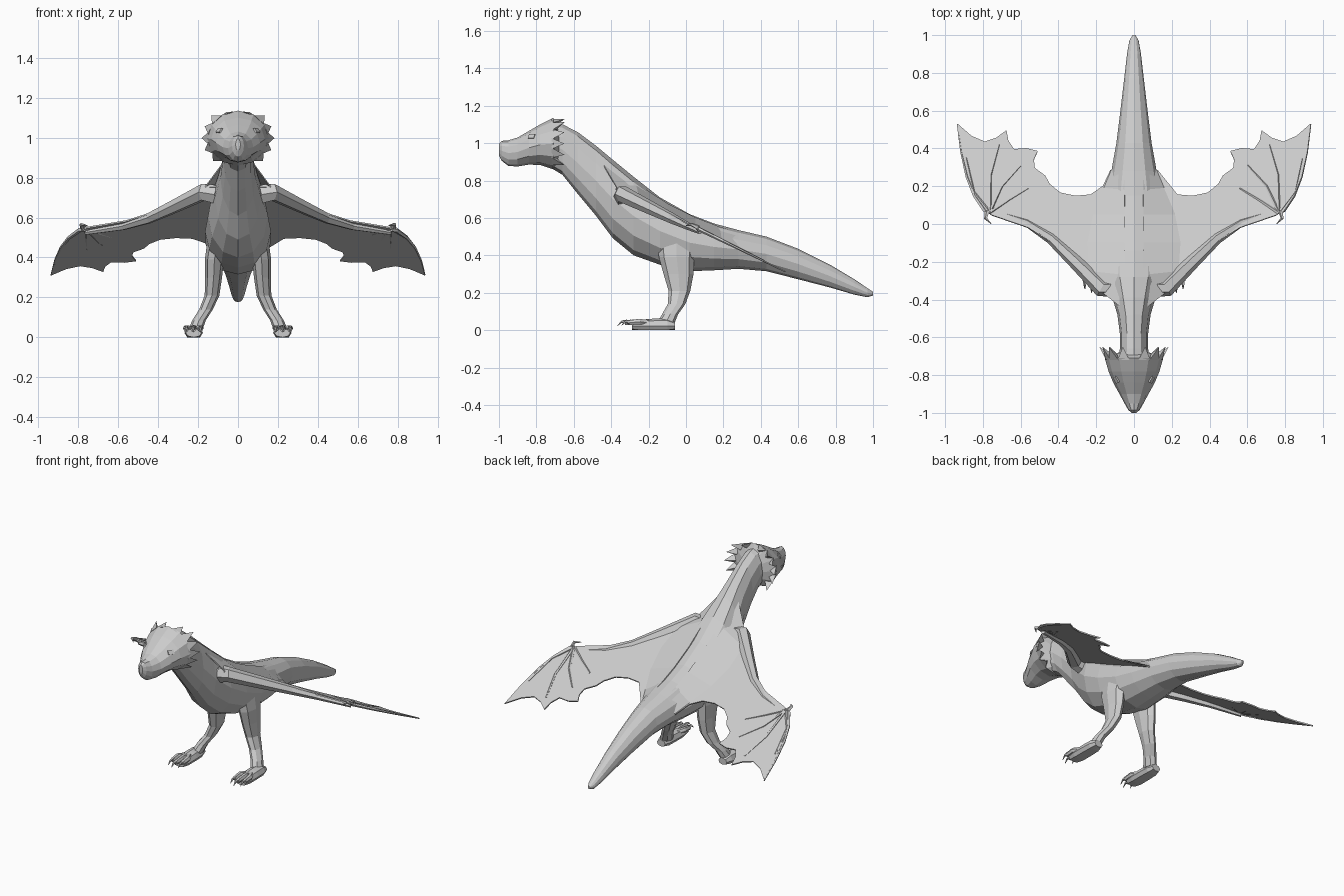
import bpy
import bmesh
from math import cos, sin, pi, radians
from mathutils import Vector

cube = bpy.data.objects.get("Cube")
if cube:
    bpy.data.objects.remove(cube, do_unlink=True)

grey = bpy.data.materials.new("plain_grey")
grey.use_nodes = True
COLOUR = (0.6, 0.6, 0.6, 1)
grey.diffuse_color = COLOUR
grey.node_tree.nodes["Principled BSDF"].inputs["Base Color"].default_value = COLOUR

UP = Vector((0, 0, 1))
FORWARD = Vector((0, -1, 0))
SIDES = (("left", 1), ("right", -1))


def finish(name, bm, thickness=0):
    """Turn a bmesh into a flat-shaded object."""
    bmesh.ops.recalc_face_normals(bm, faces=bm.faces)
    mesh = bpy.data.meshes.new(name)
    bm.to_mesh(mesh)
    bm.free()
    mesh.materials.append(grey)
    obj = bpy.data.objects.new(name, mesh)
    bpy.context.collection.objects.link(obj)
    if thickness:
        solid = obj.modifiers.new("thickness", 'SOLIDIFY')
        solid.thickness = thickness
        solid.offset = 0
    return obj


def loft(name, stations, sides=8, v=UP, u=None):
    """Skin rings; each station is (centre, radius along u, radius along v)."""
    bm = bmesh.new()
    if u is None:
        u = (Vector(stations[-1][0]) - Vector(stations[0][0])).cross(UP).normalized()
    rings = []
    for centre, ru, rv in stations:
        ring = []
        for k in range(sides):
            a = 2 * pi * k / sides
            co = Vector(centre) + u * ru * cos(a) + v * rv * sin(a)
            co.z = max(co.z, 0)
            ring.append(bm.verts.new(co))
        rings.append(ring)
    for a, b in zip(rings, rings[1:]):
        for k in range(sides):
            j = (k + 1) % sides
            bm.faces.new((a[k], a[j], b[j], b[k]))
    bm.faces.new(rings[0])
    bm.faces.new(rings[-1])
    return finish(name, bm)


def long_form(name, profile, sides):
    """Loft along y from rows of (y, half width, top, bottom)."""
    return loft(name, [((0, y, (t + b) / 2), w, (t - b) / 2) for y, w, t, b in profile],
                sides, u=Vector((1, 0, 0)))


def tube(name, points, r0, r1, side, sides=6, flat=1.0):
    """Tapered tube through points, mirrored by side."""
    n = len(points) - 1
    rows = []
    for i, (x, y, z) in enumerate(points):
        r = r0 + (r1 - r0) * i / n
        rows.append(((x * side, y, z), r, r * flat))
    return loft(name, rows, sides)


# Neck, body and tail in one skin
long_form("body", [
    (-0.71, 0.08, 1.11, 0.86), (-0.66, 0.075, 1.10, 0.83), (-0.58, 0.075, 1.06, 0.73),
    (-0.48, 0.088, 0.985, 0.61), (-0.39, 0.115, 0.91, 0.49), (-0.28, 0.15, 0.82, 0.40),
    (-0.14, 0.165, 0.71, 0.35), (0.02, 0.162, 0.62, 0.315), (0.15, 0.145, 0.57, 0.32),
    (0.28, 0.12, 0.535, 0.328), (0.43, 0.093, 0.50, 0.315), (0.60, 0.072, 0.435, 0.272),
    (0.77, 0.052, 0.35, 0.228), (0.90, 0.037, 0.272, 0.19), (0.97, 0.025, 0.225, 0.176),
    (1.0, 0.008, 0.205, 0.185)], 12)

# Head widening from the beak to the frill
long_form("head", [
    (-1.0, 0.012, 0.995, 0.935), (-0.985, 0.03, 1.012, 0.905), (-0.95, 0.05, 1.015, 0.878),
    (-0.90, 0.077, 1.03, 0.875), (-0.84, 0.11, 1.065, 0.885), (-0.78, 0.135, 1.10, 0.883),
    (-0.71, 0.155, 1.135, 0.86), (-0.68, 0.08, 1.08, 0.88)], 12)


def spike(name, angle, side, reach):
    """Flat pointed frill scale on the rim of the head, angle from the top."""
    bm = bmesh.new()

    def rim(deg, scale, y):
        a = radians(deg)
        return bm.verts.new((side * 0.155 * scale * sin(a), y, 0.9975 + 0.1375 * scale * cos(a)))
    base = [rim(angle - 13, 0.98, -0.72), rim(angle + 13, 0.98, -0.72), rim(angle, 0.8, -0.69)]
    tip = rim(angle, reach, -0.65)
    bm.faces.new(base)
    for i in range(3):
        bm.faces.new((base[i], base[(i + 1) % 3], tip))
    finish(name, bm)


def on_wing(x, y, lift=0.0):
    """Point on the sloping wing plane."""
    return (x, y, 0.573 - 0.49 * y + lift)


LEADING = [(0.05, -0.38), (0.16, -0.37), (0.30, -0.23), (0.43, -0.105), (0.56, -0.02),
           (0.75, 0.045)]
OUTER = [(0.79, 0.07), (0.845, 0.15), (0.885, 0.25), (0.915, 0.38), (0.935, 0.53)]
SCALLOPS = [(0.86, 0.465), (0.79, 0.435), (0.73, 0.455), (0.675, 0.495), (0.665, 0.44),
            (0.635, 0.395), (0.57, 0.40), (0.51, 0.385), (0.53, 0.34), (0.525, 0.295),
            (0.47, 0.255), (0.445, 0.21), (0.39, 0.165), (0.31, 0.148), (0.23, 0.155),
            (0.165, 0.20), (0.125, 0.285), (0.05, 0.285)]
FINGERS = [[(0.85, 0.17), (0.89, 0.35)], [(0.76, 0.26), (0.715, 0.42)],
           [(0.70, 0.20), (0.60, 0.31)], [(0.66, 0.13), (0.56, 0.19)]]
# Where the membrane climbs the flank: outer edge on the wing, inner edge on the back
ROOT_OUTER = [(0.165, -0.365), (0.24, -0.25), (0.25, -0.10), (0.22, 0.05), (0.16, 0.19),
              (0.12, 0.285)]
ROOT_INNER = [(0.07, -0.44, 0.88), (0.05, -0.27, 0.785), (0.05, -0.10, 0.675),
              (0.05, 0.05, 0.60), (0.05, 0.18, 0.55), (0.05, 0.29, 0.515)]

for label, s in SIDES:
    # Frill and eye
    for i, angle in enumerate((22, 46, 68, 90, 112, 136)):
        spike(f"{label}_frill_{i + 1}", angle, s, (1.02, 1.2, 1.16, 1.18, 1.16, 1.17)[i])
    bm = bmesh.new()
    bmesh.ops.create_cube(bm, size=1)
    bmesh.ops.scale(bm, vec=(0.009, 0.036, 0.026), verts=bm.verts)
    eye = finish(f"{label}_eye", bm)
    eye.location = (s * 0.094, -0.825, 1.036)
    eye.rotation_euler = Vector((s * 0.7, -0.4, 0.55)).to_track_quat('X', 'Z').to_euler()

    # Wing membrane
    bm = bmesh.new()
    verts = []
    for x, y in LEADING + OUTER + SCALLOPS:
        px, py, pz = on_wing(x, y)
        verts.append(bm.verts.new((s * px, py, pz)))
    bm.faces.new(verts)
    bmesh.ops.triangulate(bm, faces=bm.faces)
    finish(f"{label}_wing_membrane", bm, 0.008)

    # Membrane blending into the back
    bm = bmesh.new()
    outer = [bm.verts.new((s * x, y, on_wing(x, y)[2])) for x, y in ROOT_OUTER]
    inner = [bm.verts.new((s * x, y, z)) for x, y, z in ROOT_INNER]
    for i in range(len(outer) - 1):
        bm.faces.new((outer[i], outer[i + 1], inner[i + 1], inner[i]))
    finish(f"{label}_wing_root", bm, 0.006)

    # Arm bone, finger ridges and thumb claw
    arm = [(0.09, -0.34, 0.715)] + [on_wing(x + 0.012, y + 0.03, -0.012) for x, y in LEADING[1:]]
    tube(f"{label}_wing_arm", arm, 0.055, 0.012, s)
    wrist = (0.765, 0.06)
    tube(f"{label}_wing_edge", [on_wing(*p) for p in [wrist] + OUTER], 0.014, 0.004, s, 5)
    for i, path in enumerate(FINGERS):
        tube(f"{label}_wing_finger_{i + 1}", [on_wing(*p, 0.003) for p in [wrist] + path],
             0.011, 0.005, s, 5)
    tube(f"{label}_wing_claw", [(0.775, 0.07, 0.545), (0.785, 0.03, 0.565), (0.755, 0.0, 0.56)],
         0.016, 0.002, s, 5)

    # Leg from hip to ankle
    leg = [(0.105, -0.05, 0.47, 0.05, 0.105), (0.118, -0.05, 0.39, 0.048, 0.095),
           (0.122, -0.04, 0.30, 0.042, 0.08), (0.130, -0.035, 0.21, 0.037, 0.058),
           (0.160, -0.05, 0.14, 0.034, 0.047), (0.195, -0.085, 0.085, 0.034, 0.043),
           (0.215, -0.11, 0.035, 0.036, 0.048)]
    loft(f"{label}_leg", [((s * x, y, z), rx, ry) for x, y, z, rx, ry in leg], 8,
         v=FORWARD, u=Vector((1, 0, 0)))

    # Foot with toes and claws
    foot = [(-0.06, 0.03, 0.022), (-0.10, 0.043, 0.04), (-0.17, 0.046, 0.04),
            (-0.24, 0.046, 0.034), (-0.29, 0.04, 0.022)]
    loft(f"{label}_foot", [((s * 0.222, y, 0.022), w, h) for y, w, h in foot], 8)
    for i, x in enumerate((0.188, 0.224, 0.26)):
        reach = -0.325 if i == 1 else -0.305
        tube(f"{label}_toe_{i + 1}", [(0.222, -0.18, 0.035), (x, -0.25, 0.045), (x, reach, 0.04)],
             0.02, 0.014, s)
        tube(f"{label}_claw_{i + 1}", [(x, reach + 0.01, 0.045), (x, reach - 0.02, 0.045),
                                       (x, reach - 0.04, 0.025)], 0.012, 0.002, s, 5)
